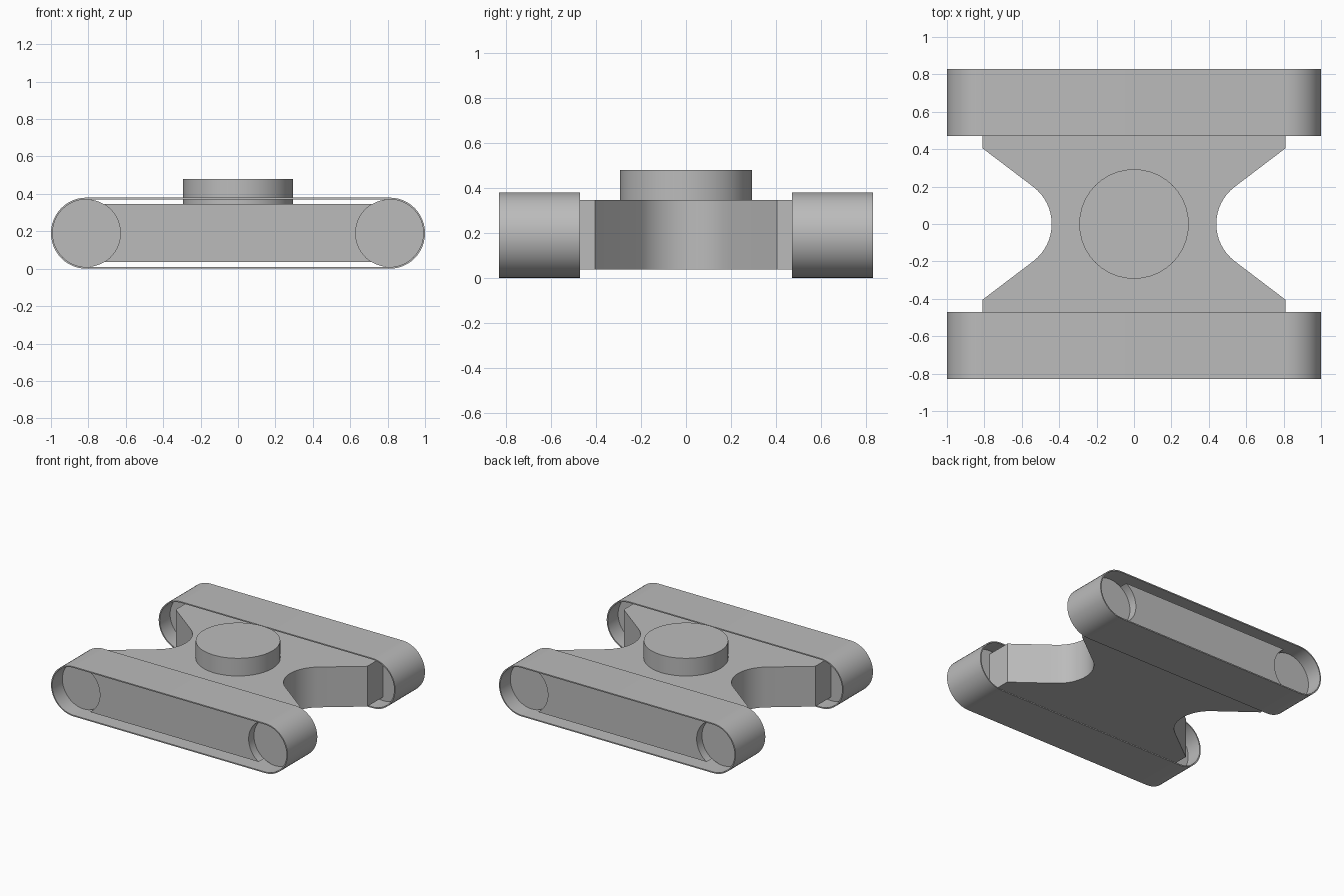
import bpy
import bmesh
from math import cos, sin, pi, asin, radians
from mathutils import Vector

cube = bpy.data.objects.get("Cube")
if cube:
    bpy.data.objects.remove(cube, do_unlink=True)

GREY = (0.5, 0.5, 0.5, 1)
metal = bpy.data.materials.new("plain grey")
metal.use_nodes = True
metal.diffuse_color = GREY
metal.node_tree.nodes["Principled BSDF"].inputs["Base Color"].default_value = GREY

WHEEL_X, AXLE_Z = 0.81, 0.19
TRACK_R, WHEEL_R = 0.19, 0.181
BODY_LOW, BODY_TOP = 0.037, 0.345


def arc(cx, cy, r, start, end, steps):
    """Points along an arc, angles in radians."""
    angles = [start + (end - start) * i / steps for i in range(steps + 1)]
    return [(cx + r * cos(a), cy + r * sin(a)) for a in angles]


def prism(name, outline, low, high, axis="Z", hole=None):
    """Extrude an outline along an axis; a hole of equal point count makes a tube."""
    def place(p, h):
        return Vector((p[0], p[1], h)) if axis == "Z" else Vector((p[0], h, p[1]))

    bm = bmesh.new()
    loops = [[[bm.verts.new(place(p, h)) for p in line] for h in (low, high)]
             for line in ([outline, hole] if hole else [outline])]
    n = len(outline)

    def bridge(a, b):
        for i in range(n):
            j = (i + 1) % n
            bm.faces.new((a[i], a[j], b[j], b[i]))

    for bottom, top in loops:
        bridge(bottom, top)
    for end in (0, 1):
        if hole:
            bridge(loops[0][end], loops[1][end])
        else:
            bm.faces.new(loops[0][end])
    bmesh.ops.recalc_face_normals(bm, faces=bm.faces)
    mesh = bpy.data.meshes.new(name)
    bm.to_mesh(mesh)
    bm.free()
    obj = bpy.data.objects.new(name, mesh)
    bpy.context.collection.objects.link(obj)
    mesh.materials.append(metal)
    bpy.ops.object.select_all(action="DESELECT")
    obj.select_set(True)
    bpy.context.view_layer.objects.active = obj
    bpy.ops.object.shade_smooth_by_angle(angle=radians(25))
    return obj


def stadium(r):
    return (arc(WHEEL_X, AXLE_Z, r, -pi / 2, pi / 2, 24)
            + arc(-WHEEL_X, AXLE_Z, r, pi / 2, 3 * pi / 2, 24))


def turned(points):
    """Add a half-turn copy of the points."""
    return points + [(-x, -y) for x, y in points]


# Waisted body slab
waist = arc(0.69, 0, 0.25, pi + 0.92, pi - 0.92, 16)
side = [(WHEEL_X, -0.705), (WHEEL_X, -0.405)] + waist + [(WHEEL_X, 0.405), (WHEEL_X, 0.705)]
prism("body", turned(side), BODY_LOW, BODY_TOP)

# Round turret on top
prism("turret", arc(0, 0, 0.293, 0, 2 * pi, 40)[:-1], BODY_TOP, 0.48)

# Side plate profile, hollowed around each wheel
low = asin((BODY_LOW - AXLE_Z) / WHEEL_R)
high = asin((BODY_TOP - AXLE_Z) / WHEEL_R)
right_end = arc(WHEEL_X, AXLE_Z, WHEEL_R, pi - low, pi - high, 20)
plate = right_end + [(-x, z) for x, z in reversed(right_end)]

# Tracks, side plates and wheels on both sides
for label, s in (("front", -1), ("back", 1)):
    prism(label + "_track", stadium(TRACK_R), s * 0.47, s * 0.83, "Y", stadium(WHEEL_R))
    prism(label + "_side_plate", plate, s * 0.705, s * 0.77, "Y")
    for wheel_side, x in (("right", -WHEEL_X), ("left", WHEEL_X)):
        circle = arc(x, AXLE_Z, WHEEL_R, 0, 2 * pi, 48)[:-1]
        prism(f"{label}_{wheel_side}_wheel", circle, s * 0.595, s * 0.706, "Y")
